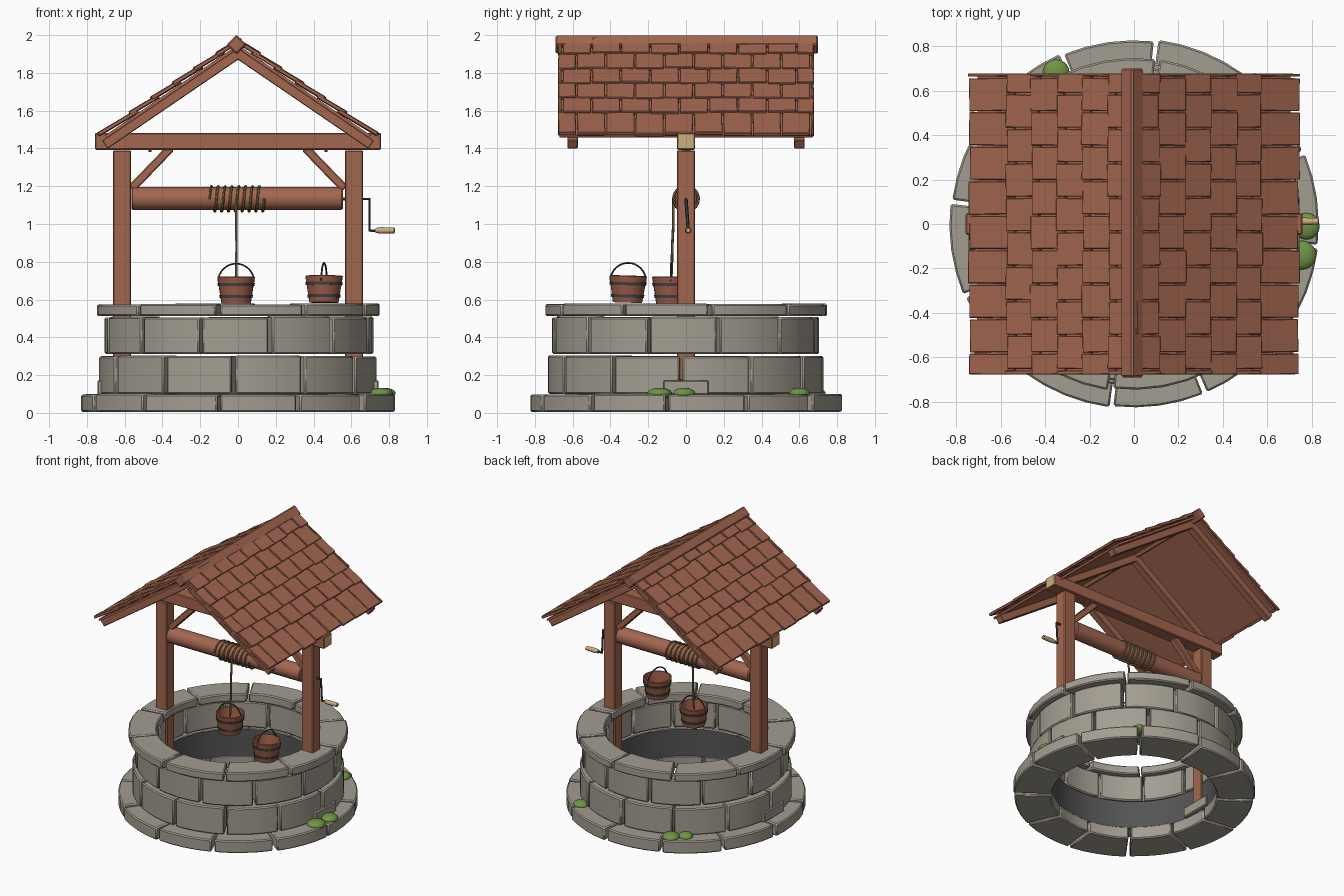
import bpy, bmesh, random
from math import sin, cos, pi, radians
from mathutils import Matrix, Vector, Euler

random.seed(4)
if "Cube" in bpy.data.objects:
    bpy.data.objects.remove(bpy.data.objects["Cube"], do_unlink=True)


def material(name, rgb):
    m = bpy.data.materials.new(name)
    m.use_nodes = True
    m.diffuse_color = (*rgb, 1)
    m.node_tree.nodes["Principled BSDF"].inputs["Base Color"].default_value = (*rgb, 1)
    return m


WOOD = material("red_brown_wood", (0.37, 0.135, 0.08))
BUCKET = material("bucket_wood", (0.33, 0.105, 0.06))
STONE = material("grey_stone", (0.37, 0.34, 0.285))
LINER = material("dark_stone", (0.09, 0.09, 0.09))
IRON = material("dark_iron", (0.05, 0.06, 0.065))
TAN = material("cut_wood", (0.6, 0.42, 0.2))
ROPE = material("rope", (0.22, 0.165, 0.06))
MOSS = material("moss", (0.16, 0.3, 0.06))


def smooth(ob):
    bpy.ops.object.select_all(action='DESELECT')
    ob.select_set(True)
    bpy.context.view_layer.objects.active = ob
    bpy.ops.object.shade_smooth_by_angle(angle=radians(35))


def add(name, bm, mat, bevel=0, round_shade=False):
    bmesh.ops.recalc_face_normals(bm, faces=bm.faces)
    me = bpy.data.meshes.new(name)
    bm.to_mesh(me)
    bm.free()
    me.materials.append(mat)
    ob = bpy.data.objects.new(name, me)
    bpy.context.collection.objects.link(ob)
    if bevel:
        mod = ob.modifiers.new("soft_edges", 'BEVEL')
        mod.width, mod.segments, mod.limit_method = bevel, 1, 'ANGLE'
    if round_shade:
        smooth(ob)
    return ob


def cube(bm, size, loc, rot=(0, 0, 0)):
    m = Matrix.LocRotScale(Vector(loc), Euler(rot), Vector(size))
    bmesh.ops.create_cube(bm, size=1, matrix=m)


def box(name, size, loc, rot=(0, 0, 0), mat=WOOD, bevel=0.006):
    bm = bmesh.new()
    cube(bm, size, loc, rot)
    return add(name, bm, mat, bevel)


def lathe(name, profile, mat, loc=(0, 0, 0), rot=(0, 0, 0), steps=28):
    bm = bmesh.new()
    vs = [bm.verts.new((r, 0, z)) for r, z in profile]
    es = [bm.edges.new(p) for p in zip(vs, vs[1:])]
    bmesh.ops.spin(bm, geom=vs + es, axis=(0, 0, 1), cent=(0, 0, 0),
                   steps=steps, angle=2 * pi, use_merge=True)
    bmesh.ops.remove_doubles(bm, verts=bm.verts, dist=1e-5)
    bm.transform(Matrix.LocRotScale(Vector(loc), Euler(rot), None))
    return add(name, bm, mat, round_shade=True)


def tube(name, points, radius, mat):
    cu = bpy.data.curves.new(name, 'CURVE')
    cu.dimensions = '3D'
    cu.bevel_depth, cu.bevel_resolution, cu.use_fill_caps = radius, 1, True
    sp = cu.splines.new('POLY')
    sp.points.add(len(points) - 1)
    for p, co in zip(sp.points, points):
        p.co = (*co, 1)
    cu.materials.append(mat)
    ob = bpy.data.objects.new(name, cu)
    bpy.context.collection.objects.link(ob)
    bpy.ops.object.select_all(action='DESELECT')
    ob.select_set(True)
    bpy.context.view_layer.objects.active = ob
    bpy.ops.object.convert(target='MESH')
    smooth(bpy.context.object)


def stone_ring(name, count, r_in, r_out, z0, z1, first, segs=4):
    """Ring of separate curved blocks; first = joint angle from the front, in degrees."""
    bm = bmesh.new()
    step = 2 * pi / count
    for i in range(count):
        start = radians(first - 90) + i * step + random.uniform(0.008, 0.016)
        span = step - 0.026
        ro, top = r_out + random.uniform(-0.007, 0.007), z1 + random.uniform(-0.005, 0.002)
        rows = []
        for k in range(segs + 1):
            a = start + span * k / segs
            rows.append([bm.verts.new((r * cos(a), r * sin(a), z))
                         for r, z in ((r_in, z0), (ro, z0), (ro, top), (r_in, top))])
        for p, q in zip(rows, rows[1:]):
            for j in range(4):
                bm.faces.new((p[j], p[j - 1], q[j - 1], q[j]))
        bm.faces.new(rows[0])
        bm.faces.new(rows[-1])
    add(name, bm, STONE, 0.008, True)


# Well wall
stone_ring("base_stones", 12, 0.57, 0.83, 0.005, 0.1, -7)
stone_ring("lower_wall_stones", 12, 0.58, 0.73, 0.1, 0.303, -2)
stone_ring("upper_wall_stones", 12, 0.58, 0.71, 0.312, 0.51, -16)
stone_ring("rim_stones", 10, 0.56, 0.75, 0.512, 0.578, -8)
lathe("shaft_liner", [(0.575, 0.09), (0.575, 0.3)], LINER, steps=48)

# Posts, braces and foot stones on both sides
for s, side in ((1, "left"), (-1, "right")):
    box(side + "_foot_stone", (0.2, 0.24, 0.075), (s * 0.645, 0, 0.135), mat=STONE)
    box(side + "_post", (0.097, 0.095, 1.22), (s * 0.614, 0, 0.78))
    box(side + "_brace", (0.3, 0.05, 0.045), (s * 0.46, 0, 1.295), (0, -s * radians(-46), 0))
    lathe(side + "_peg", [(0, 0), (0.008, 0), (0.008, 0.03), (0, 0.03)], WOOD,
          (s * 0.465, 0, 1.38), steps=8)

# Tie beam with pale cut ends
beam = box("tie_beam", (1.514, 0.097, 0.09), (0, 0, 1.438))
beam.data.materials.append(TAN)
for f in beam.data.polygons:
    f.material_index = int(abs(f.normal.x) > 0.9)

# Roof: deck, rafters and shingle rows
PITCH = radians(34.3)


def on_roof(s, dist, h, y):
    return (s * (dist * cos(PITCH) + h * sin(PITCH)), y, 1.93 - dist * sin(PITCH) + h * cos(PITCH))


row_ends = [0.11, 0.25, 0.39, 0.53, 0.665, 0.868]
tile = 0.155
for s, side in ((1, "left"), (-1, "right")):
    box(side + "_roof_deck", (0.84, 1.34, 0.016), on_roof(s, 0.42, 0.008, 0),
        (0, s * PITCH, 0), bevel=0)
    for n, y in (("front", -0.6), ("middle", 0), ("back", 0.6)):
        box(f"{side}_{n}_rafter", (0.865, 0.055, 0.052), on_roof(s, 0.437, -0.024, y),
            (0, s * PITCH, 0), bevel=0.004)
    bm = bmesh.new()
    for i, end in enumerate(row_ends):
        length = end - (row_ends[i - 1] if i else 0) + 0.035
        y = -0.68 - (0.055 if i % 2 else 0.13)
        while y < 0.68:
            a, b = max(y, -0.68), min(y + tile, 0.68)
            y += tile
            if b - a < 0.02:
                continue
            d = end - length / 2 + random.uniform(-0.007, 0.005)
            cube(bm, (length, b - a - 0.007, 0.02),
                 on_roof(s, d, 0.033 + random.uniform(-0.002, 0.002), (a + b) / 2),
                 (random.uniform(-0.015, 0.015), s * (PITCH - 0.06), random.uniform(-0.02, 0.02)))
    add(side + "_shingles", bm, WOOD, 0.003)
box("ridge_cap", (0.075, 1.39, 0.075), (-0.008, 0.005, 1.95), (0, pi / 4, 0), bevel=0.008)

# Winding drum, crank and rope
lathe("drum", [(0, -0.56), (0.053, -0.56), (0.06, -0.553), (0.06, 0.553), (0.053, 0.56), (0, 0.56)],
      WOOD, (-0.005, 0, 1.135), (0, pi / 2, 0))
tube("crank", [(0.55, 0, 1.132), (0.697, 0, 1.132), (0.697, 0.012, 0.965), (0.75, 0.012, 0.965)],
     0.009, IRON)
lathe("crank_grip", [(0, 0), (0.013, 0), (0.017, 0.03), (0.015, 0.1), (0.01, 0.105), (0, 0.105)],
      TAN, (0.727, 0.012, 0.966), (0, pi / 2, 0), 14)
turns, per = 8, 18
tube("rope_coil", [(-0.15 + 0.29 * k / (turns * per), -0.067 * cos(2 * pi * k / per),
                    1.133 + 0.067 * sin(2 * pi * k / per)) for k in range(turns * per + 1)],
     0.007, ROPE)
tube("hanging_rope", [(-0.008, -0.067, 1.14), (-0.01, -0.067, 1.0), (-0.008, -0.073, 0.88),
                      (-0.01, -0.075, 0.77), (-0.01, -0.08, 0.69)], 0.007, ROPE)


# Buckets
def bucket(name, loc, turn, tilt=0.0):
    rot = Euler((0, tilt, turn))
    lathe(name, [(0, 0), (0.078, 0), (0.1, 0.14), (0.09, 0.143), (0.07, 0.03), (0, 0.03)],
          BUCKET, loc, rot, 24)
    for part, z in (("lower", 0.035), ("upper", 0.1)):
        r = 0.078 + z * 0.157
        lathe(f"{name}_{part}_hoop", [(r - 0.004, z - 0.008), (r + 0.003, z - 0.008),
                                      (r + 0.006, z + 0.008), (r - 0.004, z + 0.008)],
              IRON, loc, rot, 24)
    m = Matrix.LocRotScale(Vector(loc), rot, None)
    arc = [m @ Vector((0.095 * cos(pi * k / 16), 0, 0.115 + 0.095 * sin(pi * k / 16)))
           for k in range(17)]
    tube(name + "_handle", arc, 0.005, IRON)


bucket("hanging_bucket", (-0.01, -0.08, 0.58), 0)
bucket("rim_bucket", (0.455, -0.31, 0.584), pi / 2 - 0.15, 0.03)

# Moss cushions
for i, (x, y, r) in enumerate([(0.755, -0.14, 0.065), (0.775, -0.01, 0.06),
                               (0.46, 0.6, 0.055), (-0.35, 0.68, 0.06), (-0.43, 0.615, 0.05)]):
    bm = bmesh.new()
    bmesh.ops.create_icosphere(bm, subdivisions=3, radius=1, matrix=Matrix.LocRotScale(
        Vector((x, y, 0.103)), None, Vector((r, r, 0.03))))
    add(f"moss_{i + 1}", bm, MOSS, 0, True)
